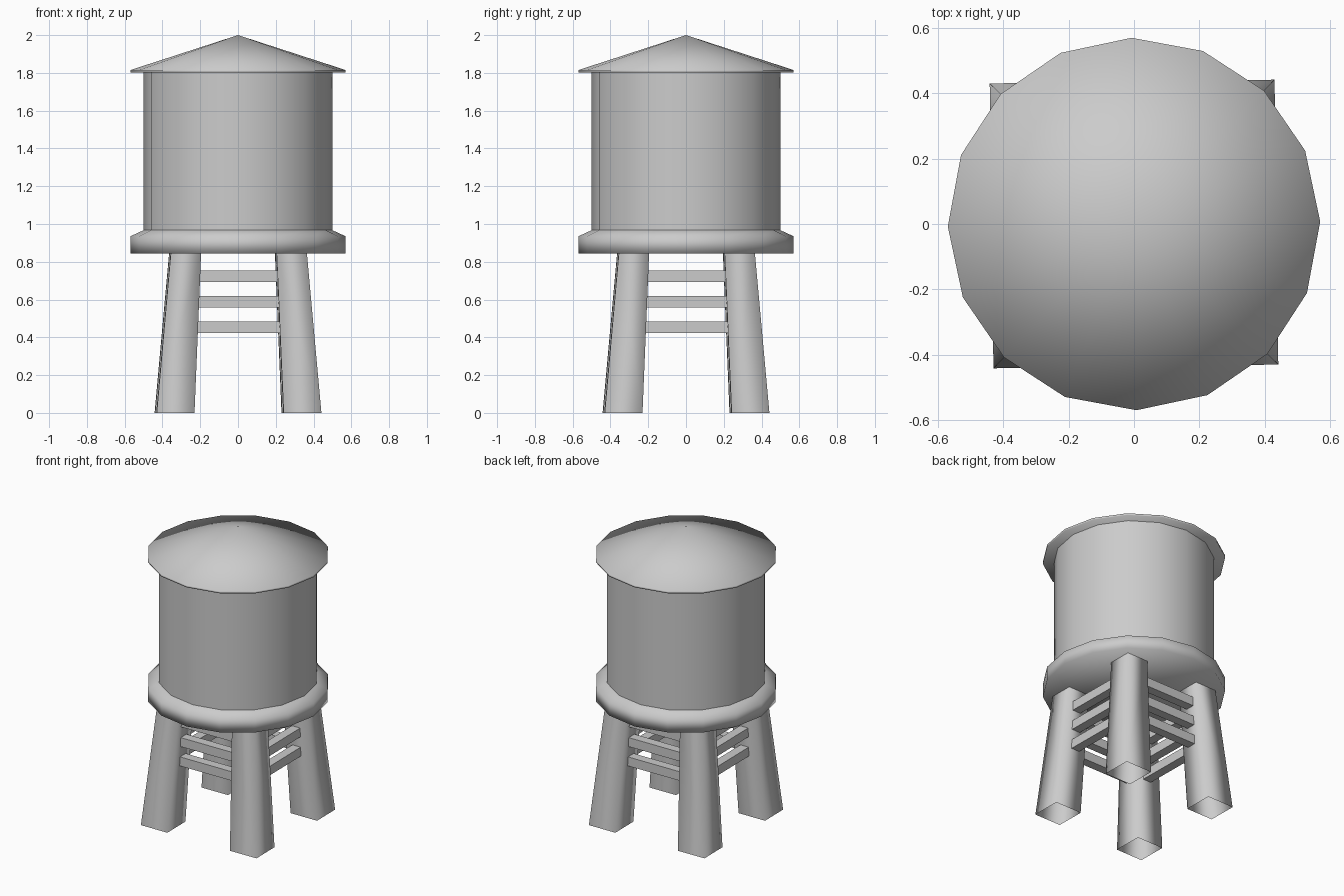
import bpy, bmesh, math

if "Cube" in bpy.data.objects:
    bpy.data.objects.remove(bpy.data.objects["Cube"], do_unlink=True)

SIDES = 16
TWIST = math.radians(0.75)

grey = bpy.data.materials.new("light_grey")
grey.use_nodes = True
grey.diffuse_color = (0.6, 0.6, 0.6, 1)
grey.node_tree.nodes["Principled BSDF"].inputs["Base Color"].default_value = (0.6, 0.6, 0.6, 1)


def finish(name, bm, smooth):
    """Turn a bmesh into a named object with the shared material."""
    bmesh.ops.recalc_face_normals(bm, faces=bm.faces)
    mesh = bpy.data.meshes.new(name)
    for f in bm.faces:
        f.smooth = smooth
    bm.to_mesh(mesh)
    bm.free()
    mesh.materials.append(grey)
    obj = bpy.data.objects.new(name, mesh)
    obj.rotation_euler.z = TWIST
    bpy.context.collection.objects.link(obj)
    return obj


def lathe(name, profile):
    """Spin a radius/height profile around the z axis."""
    bm = bmesh.new()
    rings = []
    for r, z in profile:
        if r == 0:
            rings.append([bm.verts.new((0, 0, z))] * SIDES)
        else:
            angles = [math.tau * i / SIDES for i in range(SIDES)]
            rings.append([bm.verts.new((r * math.cos(a), r * math.sin(a), z)) for a in angles])
    for low, high in zip(rings, rings[1:]):
        for i in range(SIDES):
            j = (i + 1) % SIDES
            corners = dict.fromkeys((low[i], low[j], high[j], high[i]))
            bm.faces.new(list(corners))
    return finish(name, bm, True)


def leg(name, sx, sy):
    """Square tapered tube, open at both ends, leaning inwards."""
    bm = bmesh.new()
    loops = []
    for z, inner, outer in ((0, 0.236, 0.436), (0.847, 0.2, 0.36)):
        square = ((inner, inner), (outer, inner), (outer, outer), (inner, outer))
        loops.append([bm.verts.new((sx * x, sy * y, z)) for x, y in square])
    low, high = loops
    for i in range(4):
        j = (i + 1) % 4
        bm.faces.new((low[i], low[j], high[j], high[i]))
    return finish(name, bm, True)


def rung(name, centre, size):
    bm = bmesh.new()
    bmesh.ops.create_cube(bm, size=1)
    bmesh.ops.scale(bm, vec=size, verts=bm.verts)
    bmesh.ops.translate(bm, vec=centre, verts=bm.verts)
    return finish(name, bm, False)


# Tank, its base and the conical roof
lathe("tank_base", [(0, 0.845), (0.57, 0.845), (0.57, 0.935), (0.5, 0.967)])
lathe("tank_wall", [(0.5, 0.965), (0.5, 1.802)])
lathe("roof", [(0, 1.802), (0.57, 1.802), (0.57, 1.815), (0, 2.0)])

# Four legs
for depth, sy in (("front", -1), ("back", 1)):
    for side, sx in (("left", 1), ("right", -1)):
        leg(f"{depth}_{side}_leg", sx, sy)

# Three rungs between each pair of legs
THICK, LENGTH, OFFSET = 0.062, 0.48, 0.295
for level, z in (("lower", 0.454), ("middle", 0.588), ("upper", 0.724)):
    for side, s in (("front", -1), ("back", 1)):
        rung(f"{side}_{level}_rung", (0, s * OFFSET, z), (LENGTH, THICK, THICK))
    for side, s in (("left", 1), ("right", -1)):
        rung(f"{side}_{level}_rung", (s * OFFSET, 0, z), (THICK, LENGTH, THICK))
